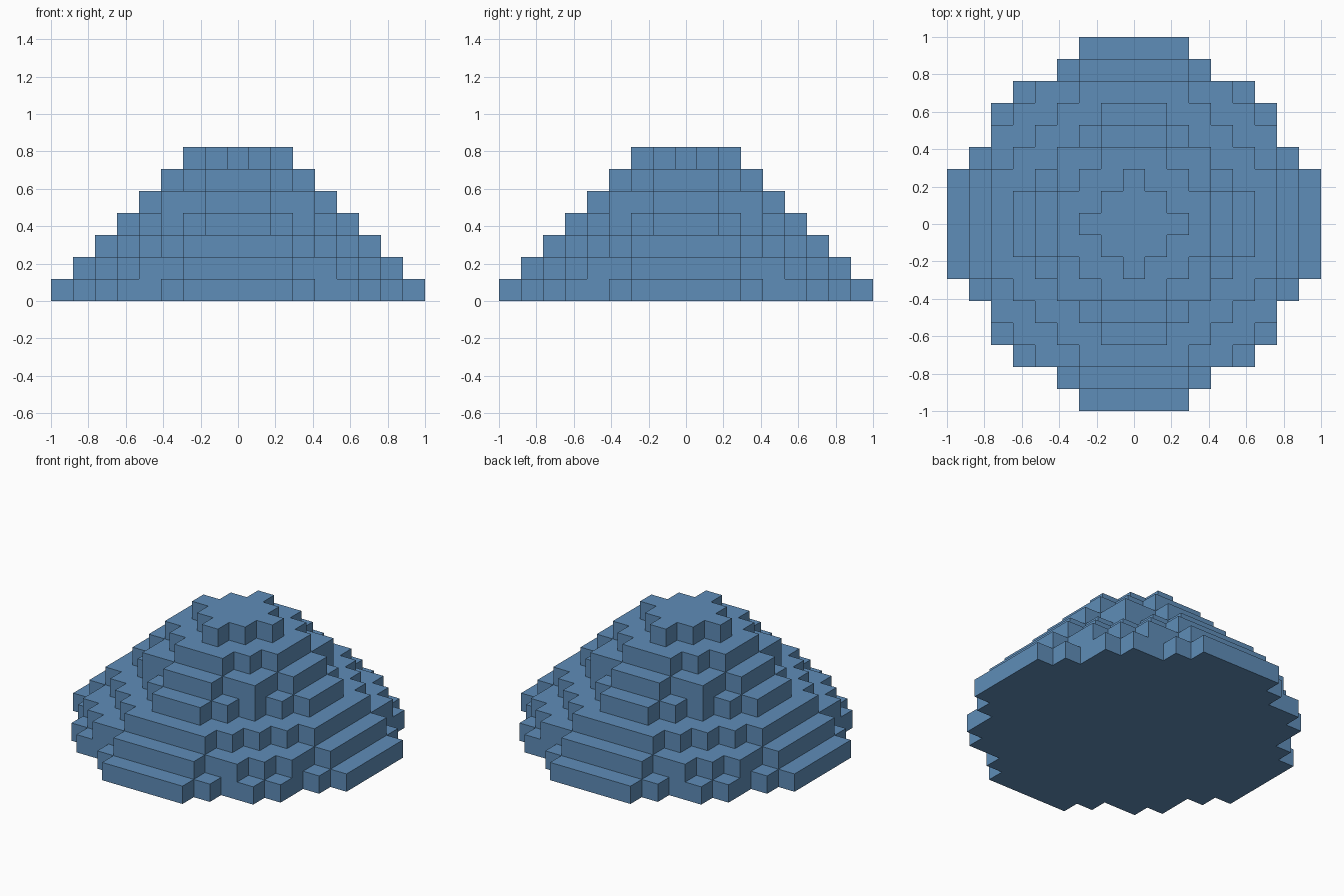
import bpy
import bmesh

if "Cube" in bpy.data.objects:
    bpy.data.objects.remove(bpy.data.objects["Cube"], do_unlink=True)

UNIT = 2 / 17  # edge of one block

# Half-width in blocks of each row, from the middle row outwards, bottom tier first
TIERS = [
    [8, 8, 8, 7, 6, 6, 5, 3, 2],
    [7, 7, 7, 6, 6, 5, 4, 2],
    [6, 6, 6, 5, 4, 3, 2],
    [5, 5, 4, 3, 2, 1],
    [4, 4, 3, 3, 1],
    [3, 3, 2, 1],
    [2, 1, 0],
]

blue = bpy.data.materials.new("steel_blue")
blue.use_nodes = True
colour = (0.114, 0.266, 0.479, 1)
blue.diffuse_color = colour
blue.node_tree.nodes["Principled BSDF"].inputs["Base Color"].default_value = colour


def stepped_outline(rows):
    """Staircase of one quadrant, turned four times into a closed outline."""
    quarter = []
    for i, w in enumerate(rows):
        last = i == len(rows) - 1
        if last or rows[i + 1] != w:
            quarter.append((w + 0.5, i + 0.5))
            if not last:
                quarter.append((rows[i + 1] + 0.5, i + 0.5))
    outline = []
    for _ in range(4):
        outline += quarter
        quarter = [(-y, x) for x, y in quarter]
    return outline


def make_tier(name, rows, level):
    bm = bmesh.new()
    verts = [bm.verts.new((x * UNIT, y * UNIT, level * UNIT))
             for x, y in stepped_outline(rows)]
    base = bm.faces.new(verts)
    top = bmesh.ops.extrude_face_region(bm, geom=[base], use_keep_orig=True)["geom"]
    bmesh.ops.translate(bm, vec=(0, 0, UNIT),
                        verts=[v for v in top if isinstance(v, bmesh.types.BMVert)])
    bmesh.ops.recalc_face_normals(bm, faces=bm.faces)
    mesh = bpy.data.meshes.new(name)
    bm.to_mesh(mesh)
    bm.free()
    mesh.materials.append(blue)
    bpy.context.collection.objects.link(bpy.data.objects.new(name, mesh))


# Stack the tiers from the ground up
for level, rows in enumerate(TIERS):
    make_tier(f"tier_{level + 1}", rows, level)
